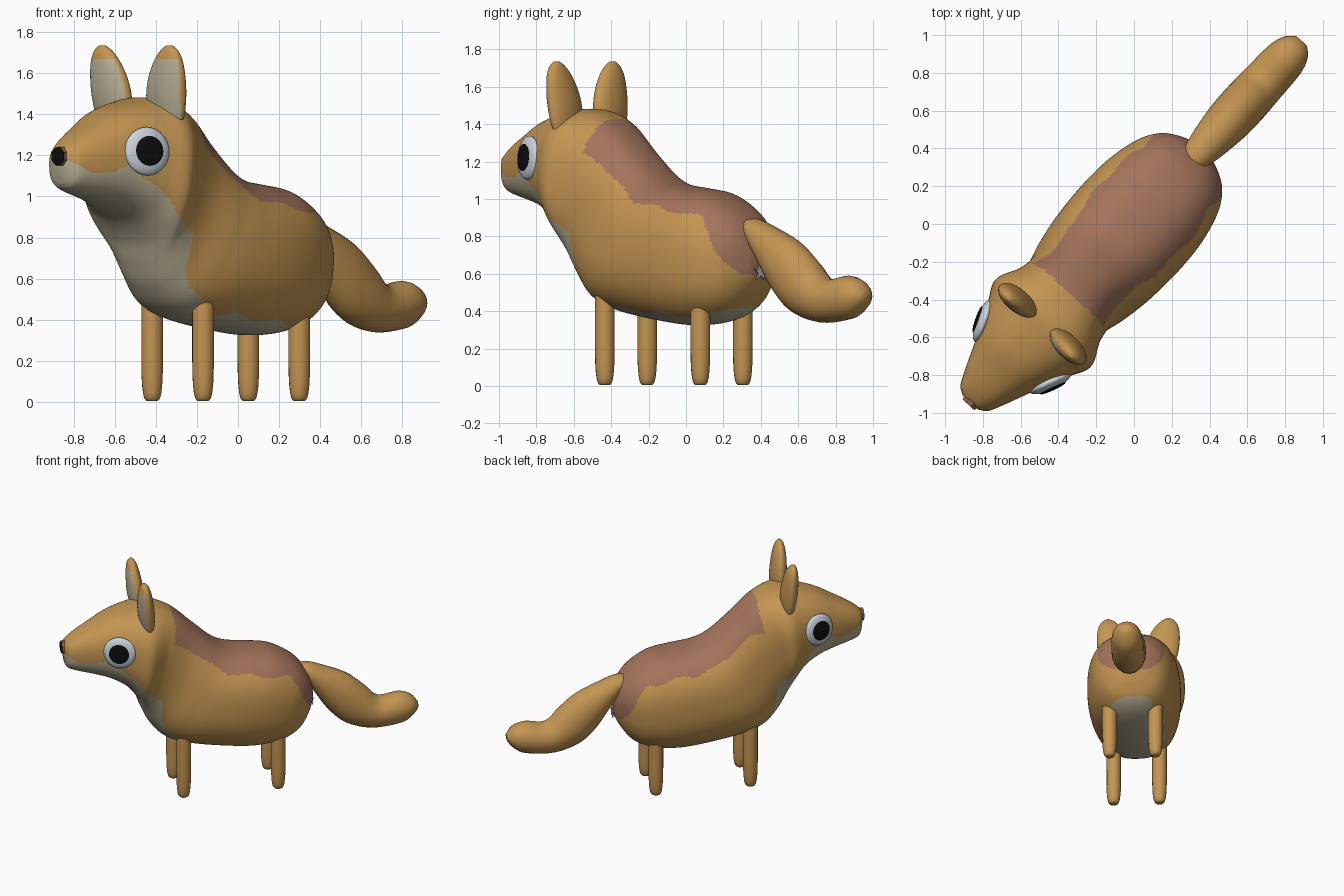
import bpy, bmesh
from math import sin, cos, pi, radians, copysign
from mathutils import Matrix, Vector

cube = bpy.data.objects.get("Cube")
if cube:
    bpy.data.objects.remove(cube)

TURN = radians(-42.5)   # the animal is built facing -y, then turned


def material(name, rgb):
    m = bpy.data.materials.new(name)
    m.use_nodes = True
    m.diffuse_color = (*rgb, 1)
    bsdf = m.node_tree.nodes["Principled BSDF"]
    bsdf.inputs["Base Color"].default_value = (*rgb, 1)
    bsdf.inputs["Roughness"].default_value = 0.8
    return m


TAN = material("tan fur", (0.55, 0.30, 0.085))
BROWN = material("brown saddle", (0.37, 0.175, 0.105))
CREAM = material("cream fur", (0.47, 0.42, 0.29))
WHITE = material("eye white", (0.60, 0.66, 0.71))
BLACK = material("black", (0.004, 0.004, 0.004))
NOSE = material("nose pink brown", (0.30, 0.12, 0.075))


def finish(name, bm, mats, rule=None, angle=50):
    bmesh.ops.recalc_face_normals(bm, faces=bm.faces)
    bm.normal_update()
    if rule:
        for f in bm.faces:
            f.material_index = rule(f.calc_center_median(), f.normal)
    me = bpy.data.meshes.new(name)
    bm.to_mesh(me)
    bm.free()
    for m in mats:
        me.materials.append(m)
    ob = bpy.data.objects.new(name, me)
    bpy.context.collection.objects.link(ob)
    ob.rotation_euler.z = TURN
    bpy.ops.object.select_all(action="DESELECT")
    ob.select_set(True)
    bpy.context.view_layer.objects.active = ob
    bpy.ops.object.shade_smooth_by_angle(angle=radians(angle))


def spline(rings, steps):
    """Smooth curve through tuples of numbers."""
    out = []
    for i in range(len(rings) - 1):
        a, b = rings[max(i - 1, 0)], rings[i]
        c, d = rings[i + 1], rings[min(i + 2, len(rings) - 1)]
        for k in range(steps):
            t = k / steps
            out.append([0.5 * (2*q + (r - p)*t + (2*p - 5*q + 4*r - s)*t*t
                               + (3*q - p - 3*r + s)*t**3)
                        for p, q, r, s in zip(a, b, c, d)])
    return out + [list(rings[-1])]


def loft(rings, steps, sides, power=1.0):
    """Rings are (y, z) of one edge, (y, z) of the other, half width, centre x.
    A power below one squares the section off."""
    bm = bmesh.new()
    rows = []
    for y1, z1, y2, z2, w, cx in spline(rings, steps):
        row = []
        for j in range(sides):
            a = 2 * pi * j / sides
            across = copysign(abs(sin(a)) ** power, sin(a))
            u = (1 + copysign(abs(cos(a)) ** power, cos(a))) / 2
            row.append(bm.verts.new((cx + w * across, y2 + (y1 - y2) * u,
                                     z2 + (z1 - z2) * u)))
        rows.append(row)
    for r, s in zip(rows, rows[1:]):
        for j in range(sides):
            k = (j + 1) % sides
            bm.faces.new((r[j], r[k], s[k], s[j]))
    bm.faces.new(rows[0])
    bm.faces.new(rows[-1])
    return bm


def level(points, y):
    """Piecewise linear height along the body."""
    for (a, za), (b, zb) in zip(points, points[1:]):
        if a <= y <= b:
            return za + (zb - za) * (y - a) / (b - a)
    return points[0][1] if y < points[0][0] else points[-1][1]


# Head and body: one loft from muzzle to rump, coat painted by height
body_rings = [
    (-1.285, 1.225, -1.27, 1.06, .06, 0), (-1.255, 1.255, -1.245, 1.035, .10, 0),
    (-1.19, 1.30, -1.17, 1.01, .135, 0), (-1.08, 1.36, -1.07, .985, .18, 0),
    (-.95, 1.425, -.95, .945, .233, 0), (-.80, 1.465, -.84, .88, .295, 0),
    (-.66, 1.48, -.76, .78, .342, 0), (-.49, 1.42, -.715, .67, .29, 0),
    (-.33, 1.28, -.66, .56, .275, 0), (-.18, 1.145, -.56, .455, .305, 0),
    (-.06, 1.085, -.40, .395, .33, 0), (.10, 1.06, -.15, .35, .342, 0),
    (.25, 1.035, .08, .325, .33, 0), (.39, .96, .27, .345, .29, 0),
    (.47, .88, .40, .40, .23, 0), (.51, .81, .48, .49, .155, 0),
    (.535, .73, .53, .58, .07, 0)]
saddle = [(-.5, 1.23), (-.39, 1.18), (-.28, 1.08), (-.17, 1.0), (0, .96),
          (.15, .94), (.33, .90), (.39, .82), (.43, .73), (.51, .60)]
belly = [(-1.28, 1.16), (-1.2, 1.13), (-1.08, 1.11), (-.98, 1.16), (-.93, 1.1),
         (-.87, 1.06), (-.75, .91), (-.61, .83), (-.63, .7), (-.57, .55),
         (-.43, .44), (0, .39), (.3, .368), (.42, .42), (.47, .38)]


def coat(c, n):
    wave = 0.012 * sin(23 * c.y + 4 * c.x)
    front = -.50 - .18 * max(0, 1.36 - c.z)
    if c.y > front and c.z > level(saddle, c.y) + wave:
        return 1
    return 2 if c.z < level(belly, c.y) + wave else 0


finish("head_and_body", loft(body_rings, 15, 144, .82),
       [TAN, BROWN, CREAM], coat)

# Tail
tail_rings = [
    (.40, .88, .42, .76, .06, 0), (.50, .895, .48, .76, .08, 0),
    (.61, .86, .55, .67, .10, 0), (.80, .775, .655, .515, .12, 0),
    (.93, .67, .78, .40, .125, 0), (1.03, .575, .97, .34, .12, 0),
    (1.18, .59, 1.18, .355, .112, 0), (1.27, .56, 1.265, .40, .085, 0),
    (1.315, .505, 1.31, .45, .04, 0)]
finish("tail", loft(tail_rings, 4, 20), [TAN])

for side, word in ((1, "left"), (-1, "right")):
    # Ears with a cream inner face
    shape = [(1.33, .08, .035, .178), (1.40, .11, .048, .176),
             (1.49, .121, .058, .180), (1.58, .112, .054, .192),
             (1.66, .086, .044, .208), (1.71, .052, .030, .218),
             (1.735, .018, .013, .222)]
    rings = []
    for z, w, d, x in shape:
        y = -.705 - (z - 1.4) * .09
        rings.append((y - d, z, y + d, z, w, side * x))

    def inner(c, n):
        return int(n.y < -.58 and 1.36 < c.z < 1.67)
    finish(word + "_ear", loft(rings, 7, 48), [TAN, CREAM], inner, 70)

    # Eyes: a flattened ball with a dark pupil on it
    out = Vector((.92 * side, -.39, .06)).normalized()
    turn = out.to_track_quat("Z", "Y").to_matrix().to_4x4()
    centre = Vector((.243 * side, -.92, 1.22))
    for part, r, thick, lift, mat in (("eye", .118, .036, 0, WHITE),
                                      ("pupil", .073, .009, .031, BLACK)):
        bm = bmesh.new()
        bmesh.ops.create_uvsphere(
            bm, u_segments=28, v_segments=14, radius=1,
            matrix=Matrix.Translation(centre + out * lift) @ turn
            @ Matrix.Diagonal((r, r, thick, 1)))
        finish(word + "_" + part, bm, [mat], None, 80)

    # Legs
    for place, y, top in (("front", -.435, .52), ("back", .258, .48)):
        rings = [(y - r, z, y + r, z, r, side * .168)
                 for z, r in ((.005, .026), (.02, .040), (.08, .050), (.2, .054),
                              (top, .054))]
        finish(word + "_" + place + "_leg", loft(rings, 2, 12), [TAN])

# Nose: a short eight-sided stub with a dark tip
bm = bmesh.new()
bmesh.ops.create_cone(bm, cap_ends=True, segments=8, radius1=.053, radius2=.046,
                      depth=.06, matrix=Matrix.Translation((0, -1.268, 1.195))
                      @ Matrix.Rotation(pi / 2, 4, "X")
                      @ Matrix.Rotation(pi / 8, 4, "Z"))
finish("nose", bm, [NOSE, BLACK], lambda c, n: int(n.y < -.6), 30)

# Small pale star under the tail
bm = bmesh.new()
points = []
for i in range(10):
    r = .05 if i % 2 == 0 else .02
    a = pi / 2 + i * pi / 5
    points.append(bm.verts.new((r * cos(a), .537, .61 + r * sin(a))))
star = bm.faces.new(points)
push = bmesh.ops.extrude_face_region(bm, geom=[star])
bmesh.ops.translate(bm, vec=(0, .008, 0),
                    verts=[v for v in push["geom"] if isinstance(v, bmesh.types.BMVert)])
finish("rump_star", bm, [WHITE], None, 30)
